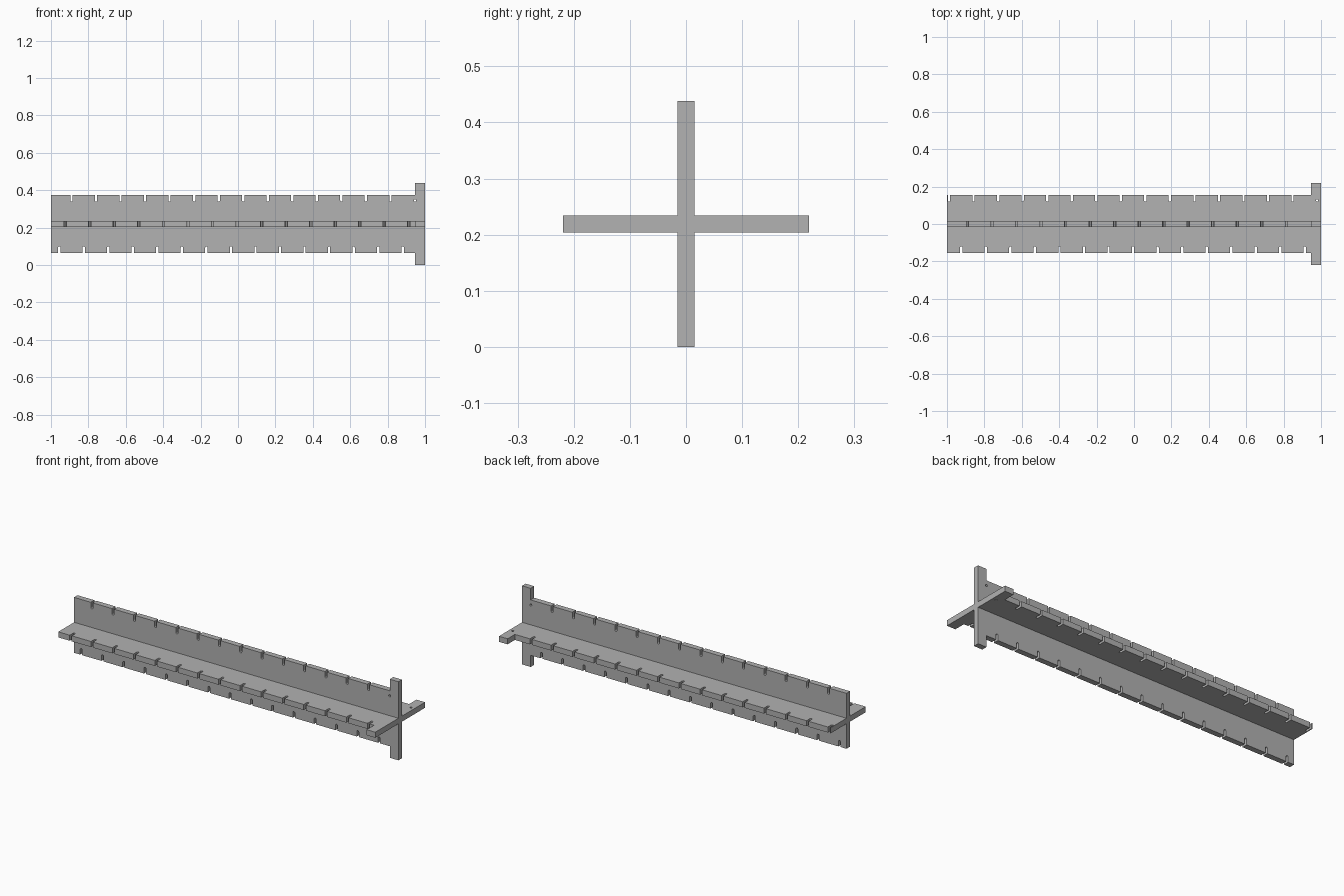
import bpy
import bmesh
from math import cos, sin, pi
from mathutils import Matrix, Vector

cube = bpy.data.objects.get("Cube")
if cube:
    bpy.data.objects.remove(cube, do_unlink=True)

HALF = 0.0155        # half plate thickness
FIN = 0.1545         # fin reach from the axis
HEAD = 0.219         # head reach from the axis
HEAD_X = 0.947       # where the head begins
PITCH = 0.1312       # slot spacing
SLOT_R = 0.0062      # half slot width
SLOT_DEPTH = 0.126   # centre of the rounded slot end
AXIS = Matrix.Translation((0, 0, 0.219))

grey = bpy.data.materials.new("light grey")
grey.use_nodes = True
colour = (0.445, 0.445, 0.445, 1)
grey.diffuse_color = colour
grey.node_tree.nodes["Principled BSDF"].inputs["Base Color"].default_value = colour


def fin_outline(first):
    """Outline of one fin (x, reach), with round-ended slots, from root to root."""
    points = [(-1, HALF), (-1, FIN)]
    x = first
    while x < HEAD_X - 2 * SLOT_R:
        points.append((x - SLOT_R, FIN))
        for i in range(9):
            a = pi + pi * i / 8
            points.append((x + SLOT_R * cos(a), SLOT_DEPTH + SLOT_R * sin(a)))
        points.append((x + SLOT_R, FIN))
        x += PITCH
    return points + [(HEAD_X, FIN), (HEAD_X, HEAD), (1, HEAD), (1, HALF)]


def add_fin(bm, first, angle):
    """Extrude the outline into a plate, open at the root, turned about x."""
    turn = AXIS @ Matrix.Rotation(angle, 4, 'X')
    sides = [[bm.verts.new(turn @ Vector((x, y, r))) for x, r in fin_outline(first)]
             for y in (-HALF, HALF)]
    front, back = sides
    bm.faces.new(front)
    bm.faces.new(back[::-1])
    for i in range(len(front) - 1):
        bm.faces.new((front[i + 1], front[i], back[i], back[i + 1]))


# Four fins, slots staggered by a quarter pitch: back, bottom, front, top
bm = bmesh.new()
for i, angle in enumerate((-pi / 2, pi, pi / 2, 0)):
    add_fin(bm, -0.989 + i * PITCH / 4, angle)

# End caps of the core
for x in (-1, 1):
    corners = [(-HALF, -HALF), (HALF, -HALF), (HALF, HALF), (-HALF, HALF)]
    bm.faces.new([bm.verts.new(AXIS @ Vector((x, y, z))) for y, z in corners])
bmesh.ops.remove_doubles(bm, verts=bm.verts, dist=0.0001)
bmesh.ops.recalc_face_normals(bm, faces=bm.faces)

mesh = bpy.data.meshes.new("slotted_cross_beam")
bm.to_mesh(mesh)
bm.free()
mesh.materials.append(grey)
beam = bpy.data.objects.new("slotted_cross_beam", mesh)
bpy.context.collection.objects.link(beam)
bpy.context.view_layer.objects.active = beam

# Pin holes in the back and top fins beside the head
holes = (("back_hole_cutter", -0.989 + 15 * PITCH, -pi / 2),
         ("top_hole_cutter", -0.989 + 14.75 * PITCH, 0))
for name, x, angle in holes:
    cutter_mesh = bpy.data.meshes.new(name)
    bm = bmesh.new()
    place = (AXIS @ Matrix.Rotation(angle, 4, 'X') @ Matrix.Translation((x, 0, SLOT_DEPTH))
             @ Matrix.Rotation(pi / 2, 4, 'X'))
    bmesh.ops.create_cone(bm, cap_ends=True, segments=16, radius1=SLOT_R, radius2=SLOT_R,
                          depth=4 * HALF, matrix=place)
    bm.to_mesh(cutter_mesh)
    bm.free()
    cutter_mesh.materials.append(grey)
    cutter = bpy.data.objects.new(name, cutter_mesh)
    cutter.hide_render = True
    bpy.context.collection.objects.link(cutter)
    cut = beam.modifiers.new(name, 'BOOLEAN')
    cut.operation = 'DIFFERENCE'
    cut.solver = 'EXACT'
    cut.object = cutter
    bpy.ops.object.modifier_apply(modifier=name)
    bpy.data.objects.remove(cutter, do_unlink=True)
